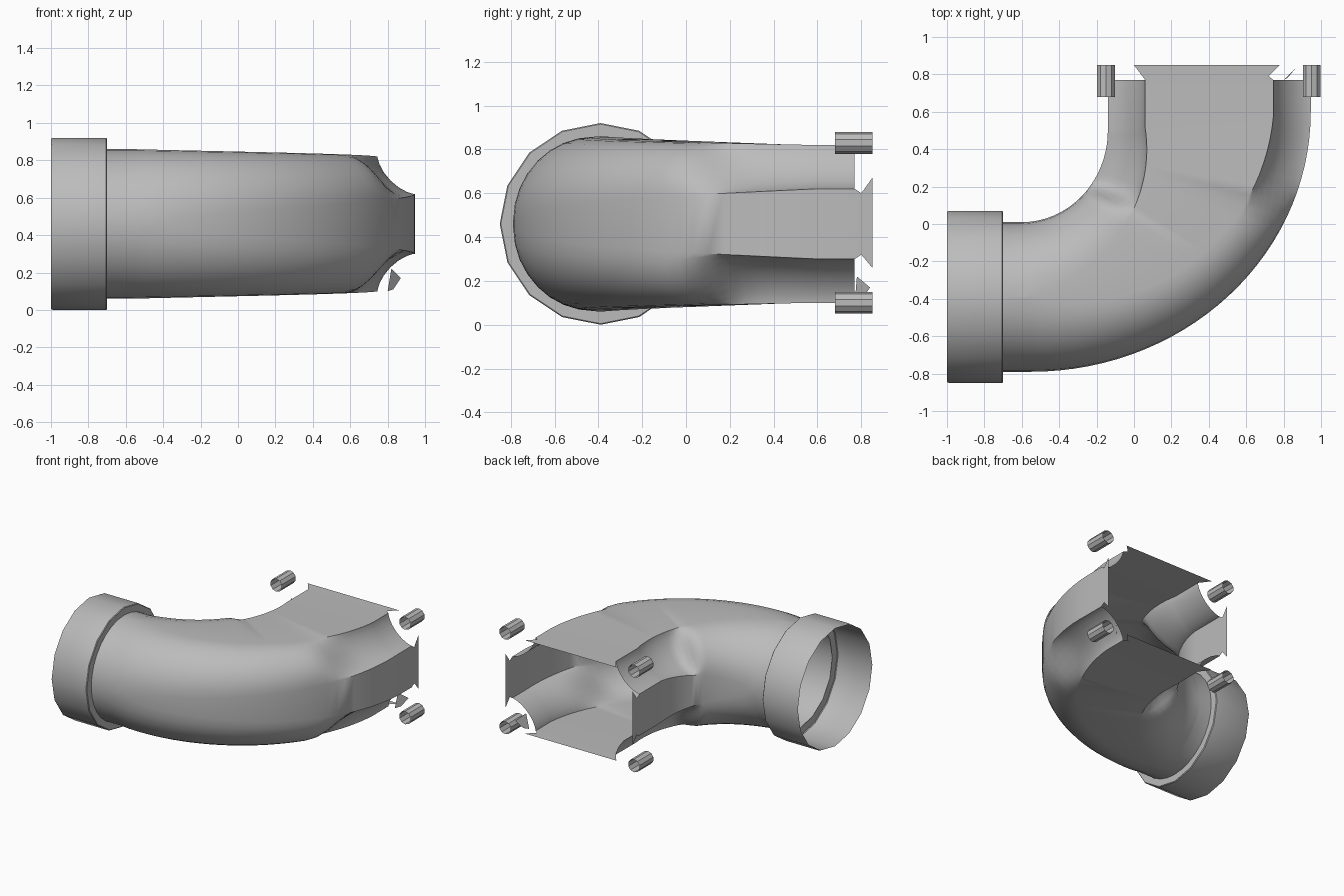
import bpy, bmesh
from math import sin, cos, pi, radians
from mathutils import Vector, Matrix

cube = bpy.data.objects.get("Cube")
if cube:
    bpy.data.objects.remove(cube)

grey = bpy.data.materials.new("plain_grey")
grey.use_nodes = True
COLOUR = (0.5, 0.5, 0.5, 1)
grey.diffuse_color = COLOUR
grey.node_tree.nodes["Principled BSDF"].inputs["Base Color"].default_value = COLOUR

MID_Z = 0.46     # height of the pipe axis
END_Y = 0.77     # outlet plane


def make_object(name, bm, smooth_angle=None):
    mesh = bpy.data.meshes.new(name)
    bm.to_mesh(mesh)
    bm.free()
    mesh.materials.append(grey)
    obj = bpy.data.objects.new(name, mesh)
    bpy.context.collection.objects.link(obj)
    if smooth_angle:
        bpy.ops.object.select_all(action='DESELECT')
        obj.select_set(True)
        bpy.context.view_layer.objects.active = obj
        bpy.ops.object.shade_smooth_by_angle(angle=radians(smooth_angle))
    return obj


def bridge(bm, a, b):
    n = len(a)
    for i in range(n):
        j = (i + 1) % n
        bm.faces.new((a[i], a[j], b[j], b[i]))


def smoothstep(lo, hi, v):
    k = min(1, max(0, (v - lo) / (hi - lo)))
    return k * k * (3 - 2 * k)


def section(outer, inner, s, dent_out, dent_in, steps=8):
    """Rounded rectangle whose corners can turn into hollow channels."""
    centre = (outer + inner) / 2
    half_w = (outer - inner).length / 2
    across = (outer - inner).normalized()
    half_h = 0.4 - 0.04 * s
    r = 0.4 - 0.2 * s ** 0.7
    points = []
    for su, sv, flip in ((1, 1, False), (-1, 1, True), (-1, -1, False), (1, -1, True)):
        power = 1 + 2 * (dent_out if su > 0 else dent_in)
        for i in range(steps + 1):
            a = pi / 2 * (steps - i if flip else i) / steps
            u = half_w - r + r * max(0, cos(a)) ** power
            v = half_h - r + r * sin(a) ** power
            points.append(centre + across * su * u + Vector((0, 0, MID_Z + sv * v)))
    return points


# Elbow: round inlet sweeping into a squared outlet with corner channels
stations = [(Vector((-0.7, -0.79, 0)), Vector((-0.7, 0.01, 0)), 0)]
for i in range(31):
    t = i * 3
    a = radians(t)
    stations.append((Vector((-0.55 + 1.495 * sin(a), 0.6 - 1.39 * cos(a), 0)),
                     Vector((-0.6 + 0.46 * sin(a), 0.5 - 0.49 * cos(a), 0)), t))
stations.append((Vector((0.945, END_Y, 0)), Vector((-0.14, END_Y, 0)), 90))

bm = bmesh.new()
previous = None
for outer, inner, t in stations:
    ring = [bm.verts.new(p) for p in section(outer, inner, t / 90,
            smoothstep(60, 80, t), smoothstep(46, 60, t))]
    if previous:
        bridge(bm, previous, ring)
    previous = ring
bmesh.ops.remove_doubles(bm, verts=bm.verts, dist=0.0005)
bmesh.ops.recalc_face_normals(bm, faces=bm.faces)
make_object("elbow_duct", bm, 35)

# Inlet collar: open tube with a step down to the elbow
bm = bmesh.new()
previous = None
for x, r in ((-1, 0.455), (-0.99, 0.46), (-0.705, 0.46), (-0.7, 0.455), (-0.7, 0.395)):
    ring = [bm.verts.new((x, -0.39 + r * cos(i * pi / 8), MID_Z + r * sin(i * pi / 8)))
            for i in range(16)]
    if previous:
        bridge(bm, previous, ring)
    previous = ring
bmesh.ops.recalc_face_normals(bm, faces=bm.faces)
make_object("inlet_collar", bm, 35)

# Flared tabs that carry the flat walls past the outlet plane
bm = bmesh.new()


def add_face(*points):
    bm.faces.new([bm.verts.new(p) for p in points])


TIP_Y = 0.85
for z in (MID_Z - 0.36, MID_Z + 0.36):
    add_face((0.06, END_Y, z), (0.745, END_Y, z), (0.72, 0.79, z),
             (0.78, TIP_Y, z), (0.0, TIP_Y, z), (0.03, 0.81, z))
for x in (-0.14, 0.945):
    add_face((x, END_Y, 0.3), (x, END_Y, 0.62), (x, 0.8, 0.6),
             (x, TIP_Y, 0.67), (x, TIP_Y, 0.26), (x, 0.8, 0.32))
add_face((0.8, END_Y, 0.1), (0.83, 0.8, 0.11), (0.87, 0.84, 0.17), (0.82, 0.78, 0.22))
make_object("outlet_tabs", bm)

# Four open sleeves at the outlet corners
for side, x in (("right", -0.15), ("left", 0.95)):
    for level, z in (("lower", 0.1), ("upper", 0.83)):
        bm = bmesh.new()
        bmesh.ops.create_cone(bm, cap_ends=False, segments=10,
                              radius1=0.05, radius2=0.05, depth=0.17,
                              matrix=Matrix.Translation((x, 0.765, z)) @ Matrix.Rotation(pi / 2, 4, 'X'))
        make_object(f"{level}_{side}_sleeve", bm)
